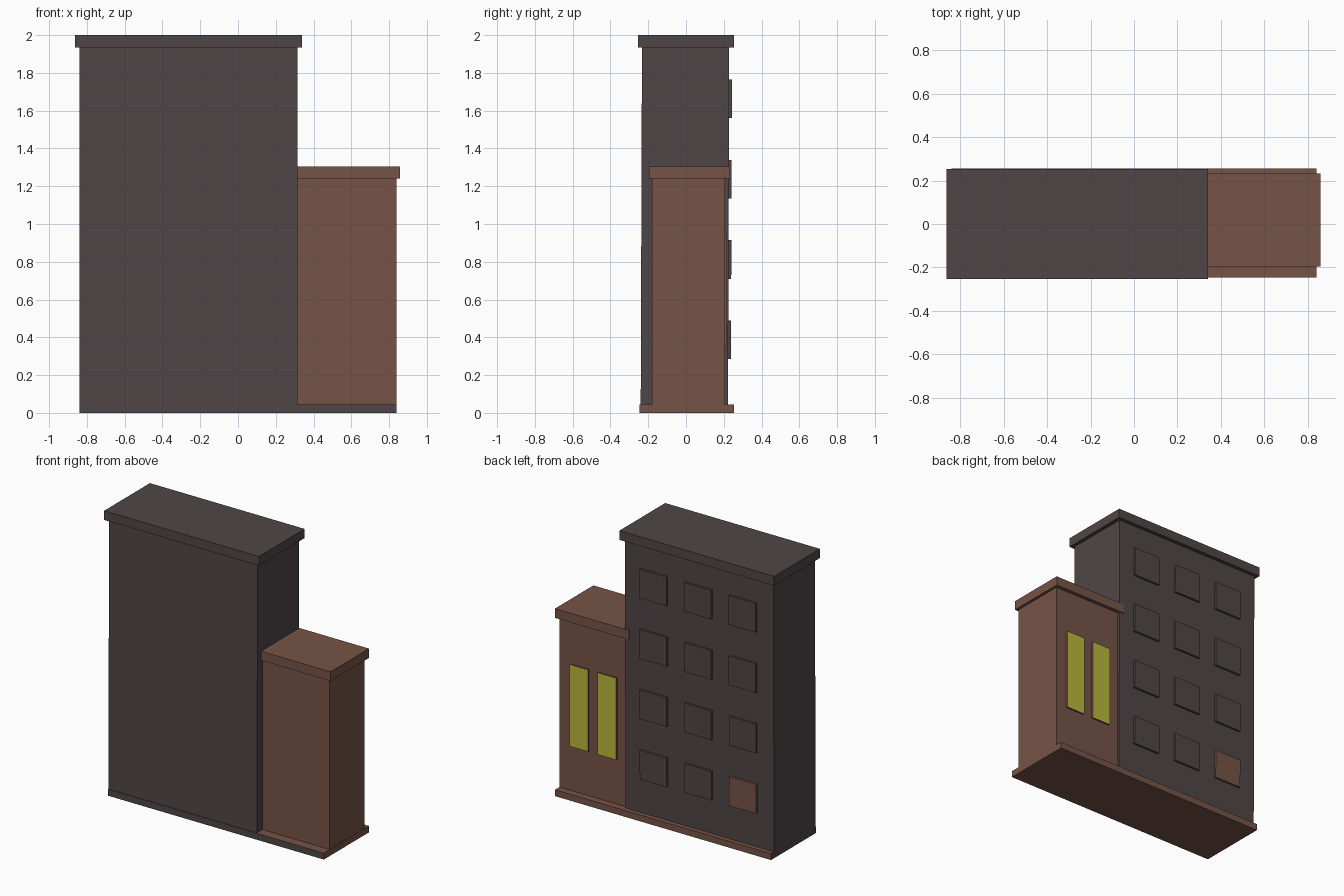
import bpy, bmesh

if "Cube" in bpy.data.objects:
    bpy.data.objects.remove(bpy.data.objects["Cube"])


def material(name, rgb):
    m = bpy.data.materials.new(name)
    m.diffuse_color = (*rgb, 1)
    m.use_nodes = True
    m.node_tree.nodes["Principled BSDF"].inputs["Base Color"].default_value = m.diffuse_color
    return m


GREY = material("dark_grey_wall", (0.080, 0.061, 0.062))
BROWN = material("red_brown_wall", (0.181, 0.087, 0.063))
YELLOW = material("lit_yellow", (0.49, 0.48, 0.045))


def box(name, x, y, z, mats, rule=None, lean=0.0):
    """Box from ranges; lean shifts y per unit height; rule(normal) picks the material."""
    bm = bmesh.new()
    bmesh.ops.create_cube(bm, size=1)
    for f in bm.faces:
        f.normal_update()
        f.material_index = rule(f.normal) if rule else 0
    for v in bm.verts:
        v.co = [r[0] + (c + 0.5) * (r[1] - r[0]) for c, r in zip(v.co, (x, y, z))]
        v.co.y += lean * v.co.z
    me = bpy.data.meshes.new(name)
    bm.to_mesh(me)
    bm.free()
    for m in mats:
        me.materials.append(m)
    ob = bpy.data.objects.new(name, me)
    bpy.context.collection.objects.link(ob)
    return ob


LEAN = 0.0035

# Base slab: grey on the front and left ends, brown elsewhere
box("base_slab", (-0.84, 0.84), (-0.246, 0.255), (0, 0.045), [BROWN, GREY],
    lambda n: 1 if n.y < -0.5 or n.x < -0.5 else 0)

# Tall block and its roof cap
box("tower", (-0.84, 0.315), (-0.240, 0.222), (0.01, 1.94), [GREY], lean=LEAN)
box("tower_roof_cap", (-0.863, 0.34), (-0.254, 0.254), (1.935, 2.0), [GREY])

# Lower side wing and its roof cap
box("wing", (0.30, 0.838), (-0.18, 0.206), (0.04, 1.25), [BROWN])
box("wing_roof_cap", (0.28, 0.857), (-0.195, 0.232), (1.24, 1.305), [BROWN])

# Grid of raised windows on the back of the tower, one of them brown
for row in range(4):
    for col in range(3):
        xc = 0.088 - 0.347 * col
        z0 = 0.285 + 0.425 * row
        mat = BROWN if (row, col) == (0, 2) else GREY
        box(f"tower_window_{row}_{col}", (xc - 0.105, xc + 0.105),
            (0.21, 0.237), (z0, z0 + 0.205), [mat], lean=LEAN)

# Tall lit windows on the back of the wing
for i, xc in enumerate((0.682, 0.463)):
    box(f"wing_window_{i}", (xc - 0.073, xc + 0.073), (0.19, 0.218),
        (0.36, 0.935), [BROWN, YELLOW], lambda n: 1 if n.y > 0.5 else 0)
